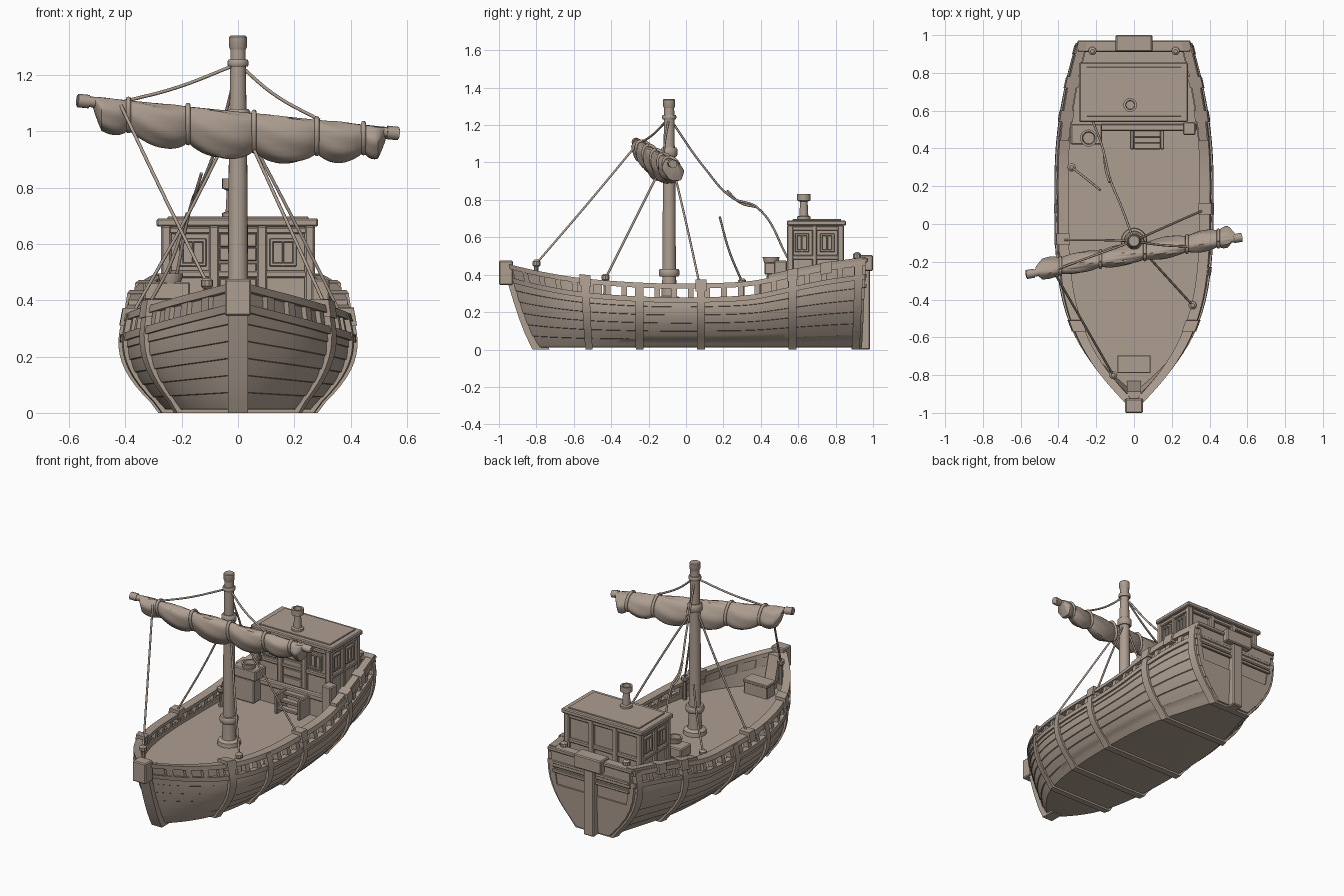
import bpy, bmesh, math
from mathutils import Vector

if "Cube" in bpy.data.objects:
    bpy.data.objects.remove(bpy.data.objects["Cube"])

wood = bpy.data.materials.new("wood")
wood.diffuse_color = (0.42, 0.34, 0.28, 1)
wood.use_nodes = True
wood.node_tree.nodes["Principled BSDF"].inputs["Base Color"].default_value = wood.diffuse_color


def finish(name, bm):
    bmesh.ops.recalc_face_normals(bm, faces=bm.faces)
    me = bpy.data.meshes.new(name)
    bm.to_mesh(me)
    bm.free()
    ob = bpy.data.objects.new(name, me)
    bpy.context.collection.objects.link(ob)
    me.materials.append(wood)
    return ob


def loft(name, rings):
    bm = bmesh.new()
    vs = [[bm.verts.new(p) for p in r] for r in rings]
    n = len(rings[0])
    for a, b in zip(vs, vs[1:]):
        for i in range(n):
            bm.faces.new((a[i], a[(i + 1) % n], b[(i + 1) % n], b[i]))
    bm.faces.new(vs[0])
    bm.faces.new(vs[-1][::-1])
    return finish(name, bm)


def box(name, x0, x1, y0, y1, z0, z1, bevel=0.006):
    bm = bmesh.new()
    bmesh.ops.create_cube(bm, size=1)
    for v in bm.verts:
        v.co = ((x0 + x1) / 2 + v.co.x * (x1 - x0), (y0 + y1) / 2 + v.co.y * (y1 - y0),
                (z0 + z1) / 2 + v.co.z * (z1 - z0))
    bmesh.ops.bevel(bm, geom=bm.edges[:], offset=min(bevel, 0.2 * min(x1 - x0, y1 - y0, z1 - z0)),
                    segments=1, affect='EDGES')
    return finish(name, bm)


def turned(name, x, y, profile, n=20):
    return loft(name, [[(x + r * math.cos(k * math.tau / n), y + r * math.sin(k * math.tau / n), z)
                        for k in range(n)] for r, z in profile])


def rope(name, pts, r=0.006):
    cu = bpy.data.curves.new(name, 'CURVE')
    cu.dimensions = '3D'
    cu.bevel_depth, cu.bevel_resolution, cu.use_fill_caps = r, 2, True
    sp = cu.splines.new('BEZIER')
    sp.bezier_points.add(len(pts) - 1)
    for b, p in zip(sp.bezier_points, pts):
        b.co = p
        b.handle_left_type = b.handle_right_type = 'AUTO'
    cu.materials.append(wood)
    bpy.context.collection.objects.link(bpy.data.objects.new(name, cu))


# Hull stations: rim y, keel y, rim half width, bottom half width, sheer height
ST = [(-.95, -.79, .03, .02, .455), (-.87, -.75, .105, .06, .435), (-.75, -.68, .20, .12, .41),
      (-.6, -.57, .285, .185, .385), (-.4, -.39, .35, .235, .365), (-.15, -.15, .382, .26, .352),
      (.1, .1, .387, .265, .352), (.35, .35, .385, .255, .365), (.55, .55, .368, .225, .405),
      (.75, .74, .335, .17, .445), (.96, .94, .285, .11, .475)]


def station(y):
    y = min(max(y, -.95), .96)
    i = max(k for k in range(len(ST) - 1) if ST[k][0] <= y + 1e-9)
    a, b = ST[i], ST[i + 1]
    h = b[0] - a[0]
    t = (y - a[0]) / h
    lo, hi = ST[max(i - 1, 0)], ST[min(i + 2, len(ST) - 1)]
    out = []
    for c in range(1, 5):
        ma, mb = (b[c] - lo[c]) / (b[0] - lo[0]), (hi[c] - a[c]) / (hi[0] - a[0])
        out.append((2*t**3 - 3*t*t + 1) * a[c] + (t**3 - 2*t*t + t) * h * ma
                   + (3*t*t - 2*t**3) * b[c] + (t**3 - t*t) * h * mb)
    return out


def hp(y, z, off=0.0, side=1):
    yk, w, wb, zs = station(y)
    v = min(max((z - .012) / (zs - .012), 0), 1)
    hw = wb + (w - wb) * (1 - (1 - v) ** 2.2) + .035 * math.sin(math.pi * v) * w / .385
    return Vector((side * max(hw + off, .004), yk + (y - yk) * v ** .75, z))


def spread(a, b, n):
    return [a + (b - a) * i / n for i in range(n + 1)]


# Hull shell with lapped planks and an inner deck
def section(y, deck):
    zs = station(y)[3]
    top = zs - .08
    half = [hp(y, .012)]
    for k in range(6):
        a, b = (.012 + (top - .012) * (k + j) / 6 for j in (0, 1))
        half += [hp(y, a + .001, .005), hp(y, (a + b) / 2, .003), hp(y, b - .001, 0)]
    half += [hp(y, top, -.03), hp(y, deck, -.03)]
    return half + [Vector((-p.x, p.y, p.z)) for p in reversed(half)]


loft("hull", [section(y, .25) for y in spread(-.95, .96, 50)])
qd = []
for y in spread(.5, .95, 10):
    q = [hp(y, .24, -.02), hp(y, .37, -.02)]
    qd.append(q + [Vector((-p.x, p.y, p.z)) for p in reversed(q)])
loft("quarter_deck", qd)


def strip(name, y0, y1, dz0, dz1, o0, o1, n=1, sides=(-1, 1)):
    for s in sides:
        rings = []
        for y in spread(y0, y1, n):
            zs = station(y)[3]
            rings.append([hp(y, zs + dz, o, s) for dz, o in
                          ((dz0, o0), (dz0, o1), (dz1, o1), (dz1, o0))])
        loft(name, rings)


# Wale, cap rail, bulwark panels and their posts
strip("wale", -.95, .96, -.1, -.072, -.02, .014, 44)
strip("cap_rail", -.95, .96, -.025, .002, -.04, .014, 44)
strip("bow_bulwark", -.95, -.45, -.08, -.02, -.028, -.01, 16)
strip("stern_bulwark", .4, .96, -.08, -.02, -.028, -.01, 16)
for y in spread(-.88, .9, 20):
    strip("rail_post", y, y + .03, -.08, -.02, -.032, .006)
for y in (-.54, .57, .75):
    strip("rail_block", y - .03, y + .03, -.04, .022, -.045, .024)
strip("rail_block", .05, .11, -.04, .022, -.045, .024, sides=(1,))
strip("rail_block", -.11, -.05, -.04, .022, -.045, .024, sides=(-1,))
strip("stern_rail", .44, .96, 0, .02, -.035, .01, 12)

# Ribs wrapped around the hull
for yc in (-.54, -.25, .08, .57, .925):
    zs = station(yc)[3]
    rings = []
    for s, zz in ((-1, spread(zs - .005, .012, 12)), (1, spread(.012, zs - .005, 12))):
        for z in zz:
            o = [hp(yc + d, z, f, s) for d, f in ((-.022, .018), (.022, .018), (.022, -.01), (-.022, -.01))]
            if z < .02:
                o[0].z = o[1].z = 0
                o[2].z = o[3].z = .03
            rings.append(o)
    loft("hull_rib", rings)

# Stem post and stern
stem = []
for z in spread(0, .44, 10):
    y = hp(-.95, max(z, .012)).y
    stem.append([(-.036, y - .03, z), (.036, y - .03, z), (.036, y + .06, z), (-.036, y + .06, z)])
loft("stem_post", stem)
box("stem_head", -.047, .047, -1.0, -.925, .345, .475)
box("transom_wall", -.28, .28, .925, .96, .36, .47)
box("transom_cap", -.3, .3, .91, .972, .465, .49)
box("transom_block", -.097, .097, .912, 1.0, .42, .505)
box("stern_post", -.036, .036, .92, .985, .0, .44)
for z in (.33, .385):
    box("transom_batten", -.27, .27, .95, .966, z, z + .02)

# Cabin
box("cabin", -.255, .255, .56, .825, .36, .67)
box("cabin_roof", -.29, .285, .54, .855, .662, .69)
box("roof_panel", -.25, .25, .57, .83, .688, .697)
for x in (-.255, -.085, .085, .255):
    for y in (.558, .827):
        box("cabin_post", x - .018, x + .018, y - .018, y + .018, .36, .665)
for x in (-.257, .257):
    box("cabin_post", x - .016, x + .016, .675, .7, .36, .665)
    for z in (.48, .635):
        box("cabin_side_beam", x - .014, x + .014, .56, .825, z, z + .025)
for z in (.48, .635):
    for y in (.558, .827):
        box("cabin_beam", -.255, .255, y - .014, y + .014, z, z + .025)


def window(side, c, zc, hw, hh, face):
    def bar(a0, a1, z0, z1):
        f0, f1 = face - .013, face + .013
        if side:
            box("window_frame", f0, f1, a0, a1, z0, z1)
        else:
            box("window_frame", a0, a1, f0, f1, z0, z1)
    t = .014
    for d in (-hw, hw - t):
        bar(c + d, c + d + t, zc - hh, zc + hh)
    for d in (-hh, hh - t):
        bar(c - hw, c + hw, zc + d, zc + d + t)
    bar(c - .004, c + .004, zc - hh, zc + hh)


for x in (-.16, .16):
    window(False, x, .57, .048, .05, .557)
for x in (-.257, .257):
    for y in (.62, .755):
        window(True, y, .57, .038, .05, x)
for z in (.4, .455, .51, .565, .615):
    box("door_plank", -.066, .066, .547, .563, z - .025, z + .022)
turned("chimney", -.02, .63, [(.036, .69), (.036, .71), (.024, .715), (.02, .79), (.036, .797),
                              (.036, .832), (.024, .832), (.022, .80)])

# Break of the quarter deck, steps and deck fittings
box("deck_edge_beam", -.33, .33, .492, .53, .355, .39)
box("left_locker", -.335, -.17, .42, .53, .40, .465)
box("left_locker_base", -.33, -.19, .43, .52, .25, .40)
box("right_bitt", .26, .325, .47, .54, .25, .475)
for i in range(3):
    box("step", 0, .14, .395 + .032 * i, .435 + .032 * i, .28 + .035 * i, .298 + .035 * i)
for x in (-.02, .14):
    box("step_side", x, x + .02, .395, .5, .25, .375)
turned("bucket", -.24, .455, [(.036, .46), (.045, .49), (.045, .495), (.034, .495), (.03, .47)])
box("bow_chest", -.083, .083, -.785, -.7, .24, .325)
box("bow_chest_lid", -.088, .088, -.79, -.695, .32, .338)
for x, y, z in ((-.11, -.8, .44), (.31, -.43, .365), (-.22, .915, .48), (.22, .915, .48), (-.33, .3, .34)):
    turned("belaying_pin", x, y, [(.014, z - .12), (.012, z), (.022, z + .01), (.022, z + .03), (.01, z + .04)], 10)

# Mast
MY = -.09
turned("mast", 0, MY, [(.07, .24), (.066, .275), (.042, .285), (.036, .39), (.034, .8), (.027, 1.29)])
turned("mast_collar", 0, MY, [(.05, .39), (.055, .4), (.055, .42), (.05, .43)])
turned("mast_ring", 0, MY, [(.034, 1.23), (.038, 1.237), (.038, 1.247), (.034, 1.255)])
turned("mast_cap", 0, MY, [(.022, 1.28), (.032, 1.30), (.032, 1.335), (.027, 1.34)])
turned("yard_ring", 0, MY, [(.037, 1.03), (.044, 1.04), (.044, 1.07), (.037, 1.08)])

# Yard and furled sail
A, B = Vector((-.572, -.268, 1.11)), Vector((.572, -.07, .992))
rope("yard", [A, A.lerp(B, .5), B], .019)
for t in (.02, .98):
    rope("yard_tip", [A.lerp(B, t - .018), A.lerp(B, t + .018)], .024)
TIES = [.045, .16, .345, .55, .745, .89, .965]


def sail_ring(t, grow=0.0):
    i = max(k for k in range(6) if TIES[k] <= t + 1e-9)
    k = abs(math.sin(math.pi * (t - TIES[i]) / (TIES[i + 1] - TIES[i]))) ** .6
    end = min(1, max(.05, (min(t - .045, .965 - t)) / .03)) ** .5
    depth = (.095 + .065 * math.sin(math.pi * t)) * (.8 + .28 * k) * end + grow * 2
    thick = .053 * (.68 + .35 * k) * end + grow
    c = A.lerp(B, t)
    ring = []
    for j in range(28):
        a = j * math.tau / 28
        f = 1 + (0 if grow else .05 * math.sin(6 * a + 25 * t) * k)
        ring.append((c.x, c.y + thick * f * math.sin(a) + .015 * (1 - math.cos(a)),
                     c.z + .018 + grow - depth / 2 * (1 - f * math.cos(a))))
    return ring


loft("furled_sail", [sail_ring(t) for t in spread(.045, .965, 90)])
for t in TIES[1:-1]:
    pts = sail_ring(t, .006)[::2]
    rope("sail_tie", pts + [pts[0]], .009)

# Rigging
top = (0, MY, 1.24)
mid = (0, MY, 1.06)
RIG = [[top, (-.22, -.17, 1.155), (-.41, -.24, 1.105)],
       [top, (.13, -.11, 1.13), (.29, -.12, 1.04)],
       [(-.42, -.26, 1.1), (-.265, -.53, .775), (-.11, -.8, .46)],
       [mid, (.155, -.26, .72), (.31, -.43, .38)],
       [mid, (.2, 0, .68), (.36, .07, .36)],
       [mid, (-.18, -.085, .7), (-.37, -.085, .36)],
       [top, (-.07, .1, .97), (-.13, .25, .81), (-.16, .38, .76), (-.22, .55, .48)],
       [(-.18, .18, .71), (-.24, .23, .53), (-.33, .3, .36)],
       [(-.13, .22, .85), (-.15, .29, .785), (-.16, .38, .76)]]
for pts in RIG:
    rope("rigging_rope", pts)

for ob in bpy.context.scene.objects:
    ob.select_set(ob.type == 'MESH')
    if ob.type == 'MESH':
        bpy.context.view_layer.objects.active = ob
bpy.ops.object.shade_smooth_by_angle(angle=math.radians(35))
